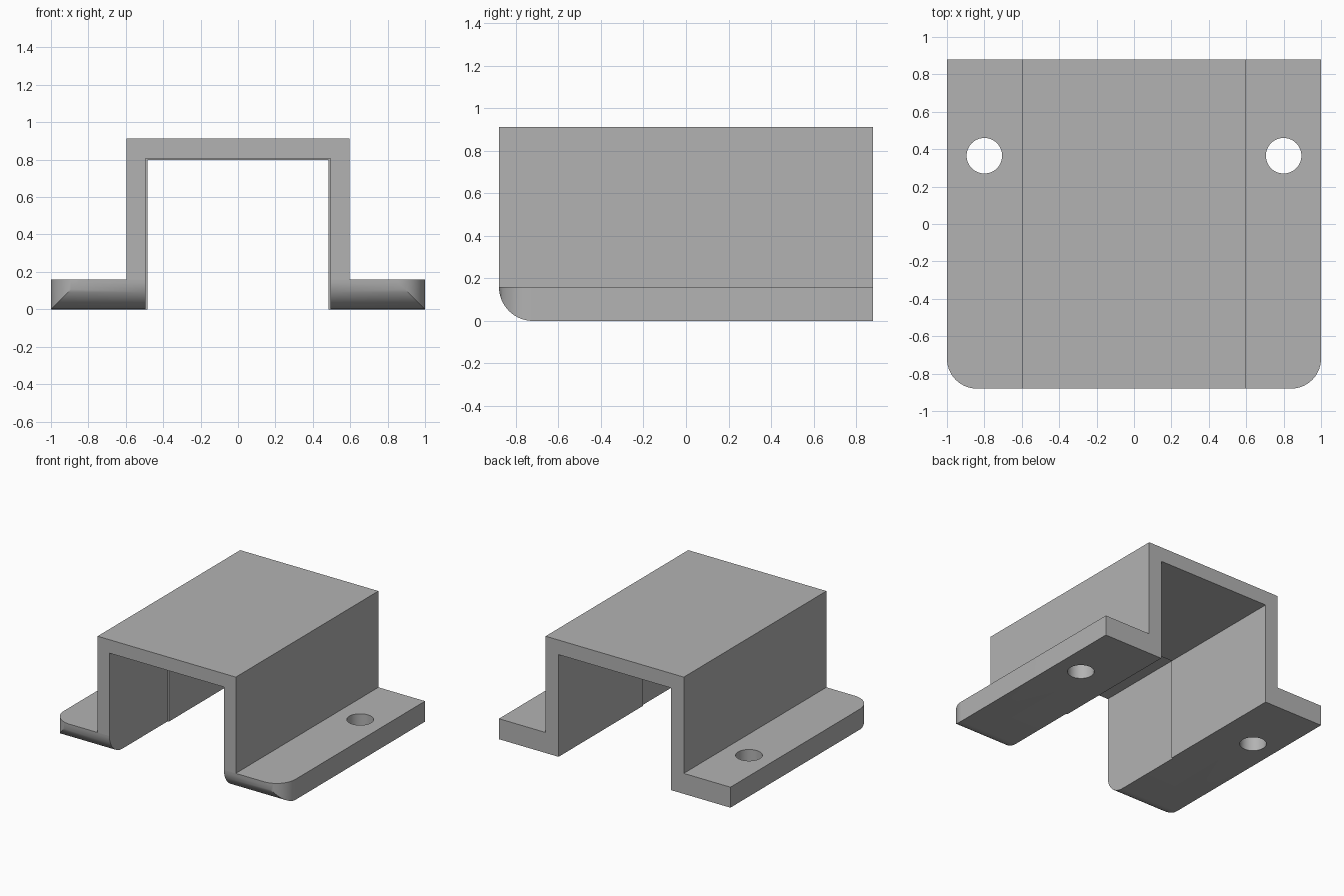
import bpy, bmesh
from mathutils import Matrix, Vector

cube = bpy.data.objects.get("Cube")
if cube:
    bpy.data.objects.remove(cube, do_unlink=True)

HALF_LEN = 0.88        # half length along y
TOP, FLANGE = 0.912, 0.16
OUTER = 0.597          # half width of the raised channel
STEP_Y = -0.16         # where the inner channel narrows

grey = bpy.data.materials.new("plain grey")
grey.use_nodes = True
colour = (0.45, 0.45, 0.45, 1)
grey.diffuse_color = colour
grey.node_tree.nodes["Principled BSDF"].inputs["Base Color"].default_value = colour


def make_object(name, bm):
    bmesh.ops.recalc_face_normals(bm, faces=bm.faces)
    mesh = bpy.data.meshes.new(name)
    bm.to_mesh(mesh)
    bm.free()
    mesh.materials.append(grey)
    obj = bpy.data.objects.new(name, mesh)
    bpy.context.collection.objects.link(obj)
    return obj


def box_cutter(name, half_width, height, y0, y1):
    bm = bmesh.new()
    bmesh.ops.create_cube(bm, size=1)
    bmesh.ops.scale(bm, vec=(2 * half_width, y1 - y0, height + 1), verts=bm.verts)
    bmesh.ops.translate(bm, vec=(0, (y0 + y1) / 2, (height - 1) / 2), verts=bm.verts)
    return make_object(name, bm)


def hole_cutter(name, x):
    bm = bmesh.new()
    bmesh.ops.create_cone(bm, cap_ends=True, segments=48, radius1=0.095, radius2=0.095,
                          depth=1, matrix=Matrix.Translation((x, 0.365, 0)))
    return make_object(name, bm)


# Bracket body: hat profile extruded along y
half = [(1, 0), (1, FLANGE), (OUTER, FLANGE), (OUTER, TOP)]
profile = half + [(-x, z) for x, z in reversed(half)]
bm = bmesh.new()
face = bm.faces.new([bm.verts.new((x, -HALF_LEN, z)) for x, z in profile])
ext = bmesh.ops.extrude_face_region(bm, geom=[face])
bmesh.ops.translate(bm, vec=(0, 2 * HALF_LEN, 0),
                    verts=[g for g in ext["geom"] if isinstance(g, bmesh.types.BMVert)])

# Rounded front corners of the flanges
corners = [e for e in bm.edges
           if all(abs(v.co.x) > 0.99 and v.co.y < -HALF_LEN + 0.01 for v in e.verts)]
bmesh.ops.bevel(bm, geom=corners, offset=0.16, segments=14, profile=0.5, affect='EDGES')
bracket = make_object("bracket", bm)

# Stepped channel and the two screw holes
cutters = [
    box_cutter("channel_cutter", 0.485, 0.798, -1.2, 1.2),
    box_cutter("wide_channel_cutter", 0.495, 0.807, -1.3, STEP_Y),
    hole_cutter("left_hole_cutter", 0.8),
    hole_cutter("right_hole_cutter", -0.8),
]
bpy.ops.object.select_all(action='DESELECT')
bracket.select_set(True)
bpy.context.view_layer.objects.active = bracket
for cutter in cutters:
    cutter.hide_render = True
    mod = bracket.modifiers.new(cutter.name, 'BOOLEAN')
    mod.operation = 'DIFFERENCE'
    mod.solver = 'EXACT'
    mod.object = cutter
    bpy.ops.object.modifier_apply(modifier=mod.name)
    bpy.data.objects.remove(cutter, do_unlink=True)

bpy.ops.object.shade_smooth_by_angle(angle=0.5)
